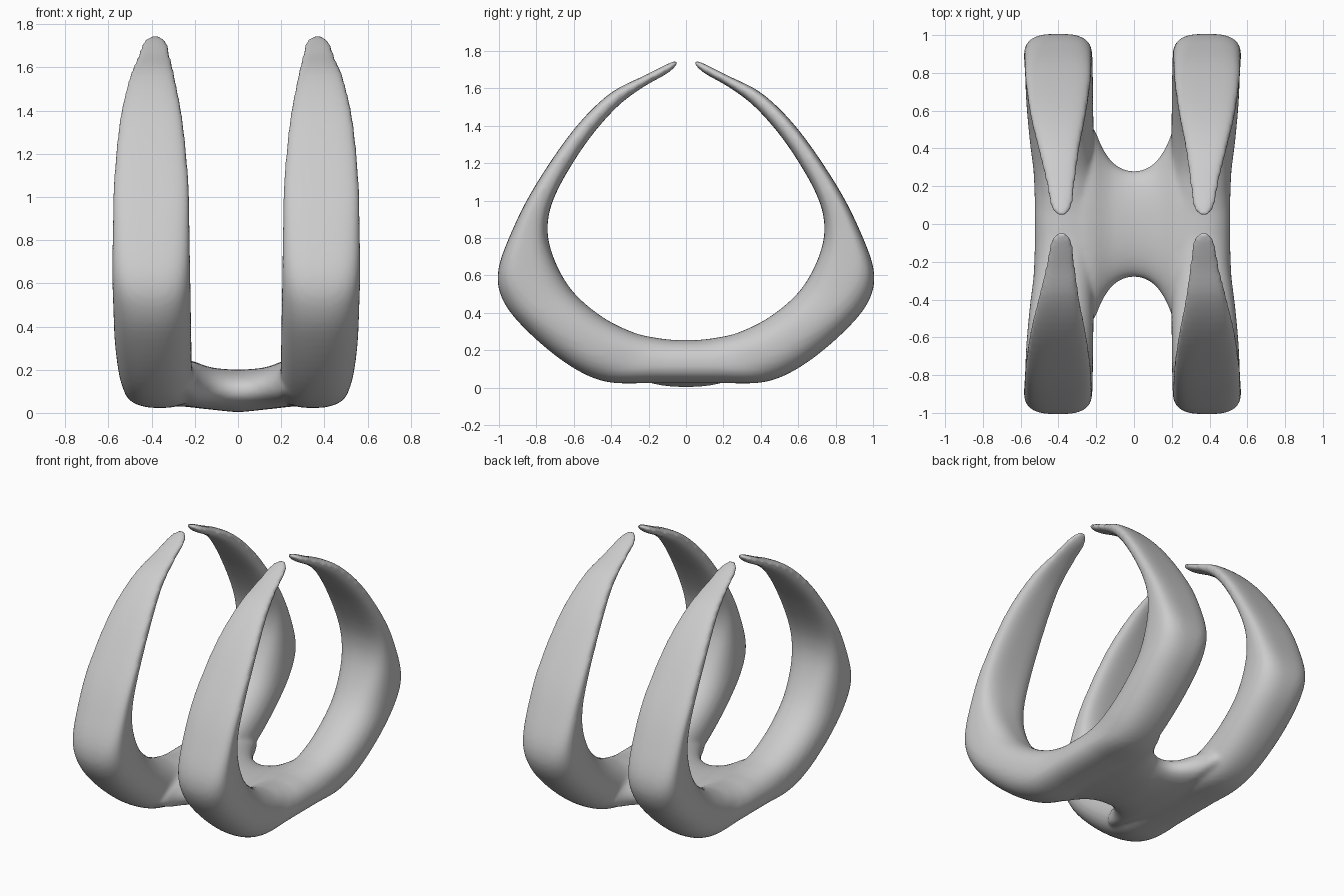
import bpy, bmesh, math
from mathutils import Vector

if "Cube" in bpy.data.objects:
    bpy.data.objects.remove(bpy.data.objects["Cube"])

# Half claw stations, tip to base: outer y,z / inner y,z / x centre, half width / squareness
CLAW = [
    (0.04, 1.750, 0.05, 1.725, 0.375, 0.025, 2.0),
    (0.09, 1.735, 0.10, 1.680, 0.377, 0.060, 2.2),
    (0.22, 1.670, 0.24, 1.600, 0.381, 0.083, 2.5),
    (0.41, 1.570, 0.38, 1.490, 0.390, 0.115, 2.8),
    (0.60, 1.380, 0.54, 1.300, 0.394, 0.155, 3.0),
    (0.80, 1.090, 0.69, 1.050, 0.394, 0.182, 3.2),
    (0.925, 0.85, 0.74, 0.870, 0.394, 0.187, 3.2),
    (1.005, 0.62, 0.71, 0.700, 0.394, 0.190, 3.0),
    (0.97, 0.450, 0.61, 0.520, 0.390, 0.190, 2.5),
    (0.82, 0.275, 0.45, 0.380, 0.385, 0.188, 2.3),
    (0.61, 0.110, 0.28, 0.295, 0.375, 0.180, 2.3),
    (0.42, 0.030, 0.15, 0.265, 0.360, 0.175, 2.4),
    (0.19, 0.025, 0.06, 0.255, 0.350, 0.178, 2.4),
]
# Bridge stations: x, half depth in y, bottom z, top z
BRIDGE = [(0.0, 0.28, 0.003, 0.200), (0.06, 0.292, 0.008, 0.203),
          (0.12, 0.335, 0.015, 0.210), (0.17, 0.41, 0.02, 0.225),
          (0.21, 0.50, 0.025, 0.24), (0.27, 0.54, 0.03, 0.25), (0.36, 0.46, 0.03, 0.25)]


def resample(rows, steps):
    """Catmull-Rom interpolation of station rows."""
    out = []
    last = len(rows) - 1
    for i in range(last):
        a, b, c, d = (rows[min(max(i + k, 0), last)] for k in (-1, 0, 1, 2))
        for s in range(steps):
            t = s / steps
            out.append(tuple(0.5 * (2*q + (r-p)*t + (2*p-5*q+4*r-w)*t*t + (3*q-p-3*r+w)*t**3)
                             for p, q, r, w in zip(a, b, c, d)))
    return out + [rows[-1]]


def unit_ring(n, count=40):
    """Superellipse outline."""
    pts = []
    for i in range(count):
        a = 2 * math.pi * i / count
        c, s = math.cos(a), math.sin(a)
        pts.append((math.copysign(abs(c) ** (2/n), c), math.copysign(abs(s) ** (2/n), s)))
    return pts


def loft(bm, rings):
    loops = [[bm.verts.new(p) for p in ring] for ring in rings]
    for a, b in zip(loops, loops[1:]):
        for i in range(len(a)):
            j = (i + 1) % len(a)
            bm.faces.new((a[i], a[j], b[j], b[i]))
    bm.faces.new(loops[0][::-1])
    bm.faces.new(loops[-1])


def claw_ring(row, side, front):
    oy, oz, iy, iz, cx, w, n = row
    ring = []
    for u, v in unit_ring(n):
        t = (1 + v) / 2                       # 0 inner, 1 outer
        x = side * (cx + u * w * (1 - 0.12 * (1 - t)))
        ring.append(Vector((x - 0.008, front * (iy + (oy - iy) * t), iz + (oz - iz) * t)))
    return ring


def make(name, rings):
    bm = bmesh.new()
    loft(bm, rings)
    bmesh.ops.recalc_face_normals(bm, faces=bm.faces)
    me = bpy.data.meshes.new(name)
    bm.to_mesh(me)
    bm.free()
    ob = bpy.data.objects.new(name, me)
    bpy.context.collection.objects.link(ob)
    return ob


half = resample(CLAW, 5)
parts = []
# Two long arcs, each a pair of facing claws
for side in (-1, 1):
    rings = [claw_ring(r, side, -1) for r in half] + [claw_ring(r, side, 1) for r in reversed(half)]
    parts.append(make("claw_pair", rings))

# Saddle bridge between the arcs
right = resample(BRIDGE, 4)
stations = [(-r[0],) + r[1:] for r in reversed(right[1:])] + right
rings = [[Vector((x, hy * u, (zb + zt) / 2 + v * (zt - zb) / 2)) for u, v in unit_ring(2.2)]
         for x, hy, zb, zt in stations]
parts.append(make("bridge", rings))

# Fuse into one flowing skin
bpy.ops.object.select_all(action='DESELECT')
for p in parts:
    p.select_set(True)
bpy.context.view_layer.objects.active = parts[0]
bpy.ops.object.join()
body = bpy.context.object
body.name = "four_claw_holder"
rm = body.modifiers.new("fuse", 'REMESH')
rm.mode = 'VOXEL'
rm.voxel_size = 0.013
rm.use_smooth_shade = True
sm = body.modifiers.new("soften", 'SMOOTH')
sm.factor = 0.5
sm.iterations = 8
